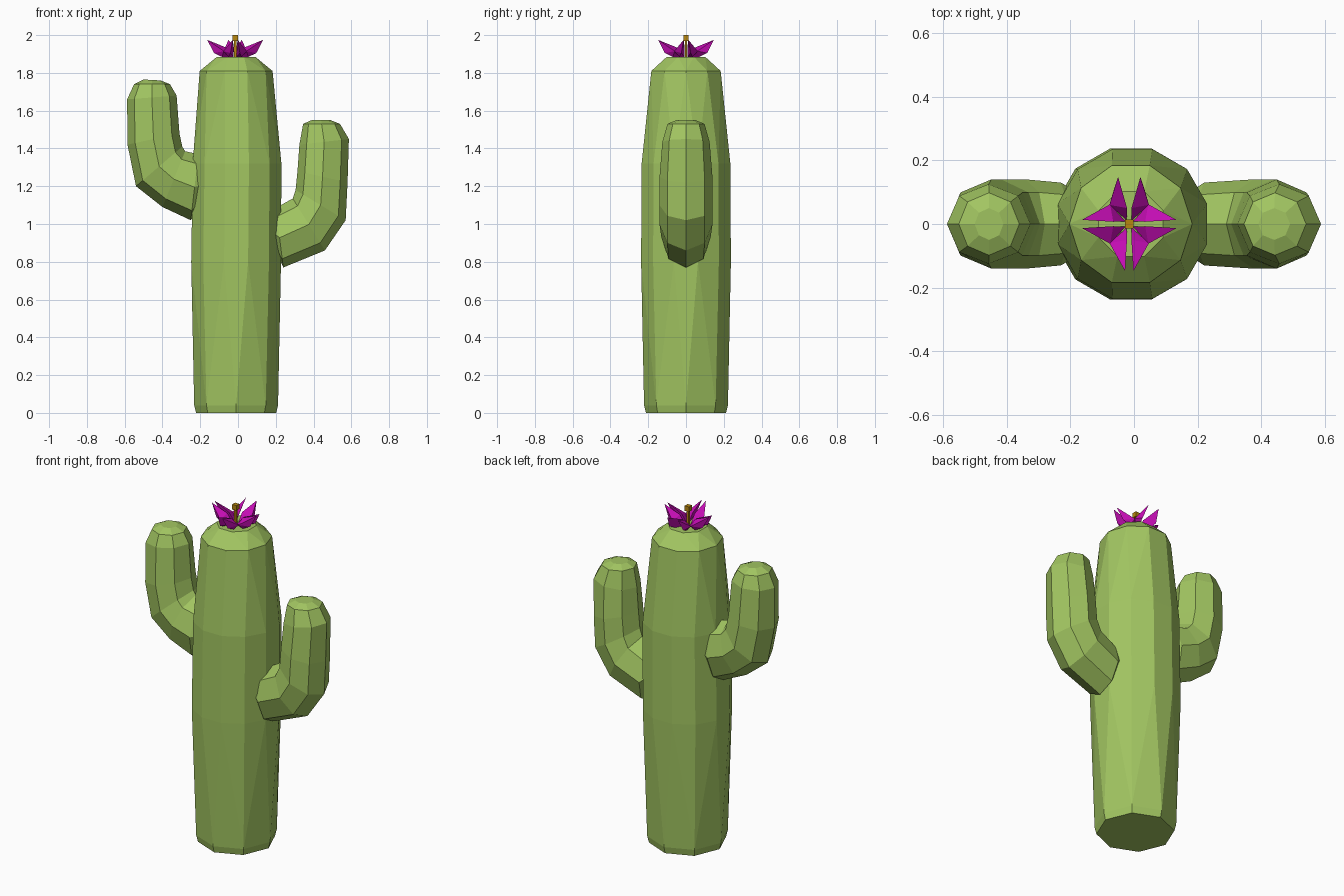
import bpy, bmesh, math

if "Cube" in bpy.data.objects:
    bpy.data.objects.remove(bpy.data.objects["Cube"])

CX = -0.01  # trunk axis


def material(name, rgb):
    m = bpy.data.materials.new(name)
    m.diffuse_color = (*rgb, 1)
    m.use_nodes = True
    m.node_tree.nodes["Principled BSDF"].inputs["Base Color"].default_value = m.diffuse_color
    return m


green = material("cactus green", (0.36, 0.56, 0.12))
magenta = material("petal magenta", (0.56, 0.004, 0.46))
ochre = material("stamen ochre", (0.47, 0.24, 0.005))


def finish(bm, name, mat):
    bmesh.ops.recalc_face_normals(bm, faces=bm.faces)
    me = bpy.data.meshes.new(name)
    bm.to_mesh(me)
    bm.free()
    me.materials.append(mat)
    ob = bpy.data.objects.new(name, me)
    bpy.context.collection.objects.link(ob)
    return ob


def hull(bm, points):
    verts = [bm.verts.new(p) for p in points]
    res = bmesh.ops.convex_hull(bm, input=verts)
    junk = {v for v in res["geom_interior"] + res["geom_unused"]
            if isinstance(v, bmesh.types.BMVert) and v.is_valid}
    bmesh.ops.delete(bm, geom=list(junk), context='VERTS')


def ring(n, r, z, turn=0.0, dx=0.0):
    return [(CX + dx + r * math.cos(math.tau * (i + turn) / n),
             r * math.sin(math.tau * (i + turn) / n), z) for i in range(n)]


# Trunk: octagonal foot growing into a twelve-sided body with a domed top
bm = bmesh.new()
points = (ring(8, 0.212, 0.0) + ring(8, 0.222, 0.04)
          + ring(12, 0.246, 0.80, 0.5) + ring(12, 0.243, 1.32, 0.5, 0.005)
          + ring(10, 0.193, 1.81) + ring(8, 0.11, 1.885, 0.5))
hull(bm, points)
finish(bm, "trunk", green)


# Arms: octagonal rings spanning an outer and an inner outline point
def arm(name, side, rows):
    bm = bmesh.new()
    rings = []
    for ox, oz, ix, iz, w in rows:
        loop = []
        for k in range(8):
            a = math.tau * k / 8
            t = (1 - math.cos(a)) / 2
            loop.append(bm.verts.new((side * (ox + (ix - ox) * t),
                                      w * math.sin(a), oz + (iz - oz) * t)))
        rings.append(loop)
    for a, b in zip(rings, rings[1:]):
        for k in range(8):
            j = (k + 1) % 8
            bm.faces.new((a[k], a[j], b[j], b[k]))
    bm.faces.new(rings[0])
    bm.faces.new(rings[-1])
    return finish(bm, name, green)


arm("left_arm", -1, [
    (0.18, 1.12, 0.17, 1.30, 0.10), (0.25, 1.02, 0.21, 1.37, 0.13),
    (0.40, 1.09, 0.28, 1.385, 0.14), (0.54, 1.20, 0.295, 1.41, 0.14),
    (0.585, 1.42, 0.31, 1.48, 0.14), (0.587, 1.66, 0.325, 1.68, 0.125),
    (0.55, 1.74, 0.36, 1.74, 0.098), (0.50, 1.765, 0.41, 1.76, 0.05)])
arm("right_arm", 1, [
    (0.18, 0.90, 0.17, 1.03, 0.10), (0.24, 0.77, 0.20, 1.085, 0.13),
    (0.46, 0.86, 0.29, 1.135, 0.14), (0.57, 1.02, 0.305, 1.18, 0.14),
    (0.58, 1.22, 0.315, 1.28, 0.14), (0.587, 1.45, 0.325, 1.42, 0.125),
    (0.54, 1.53, 0.345, 1.53, 0.098), (0.49, 1.55, 0.39, 1.55, 0.05)])

# Flower: four mirrored pairs of pointed, folded petals
bm = bmesh.new()
for q in range(4):
    c, s = round(math.cos(q * math.pi / 2)), round(math.sin(q * math.pi / 2))
    spread = 0.035 if q == 1 else 0.013
    for m in (1, -1):
        petal = [(0.148, spread, 1.975), (0.112, spread + 0.012, 1.905),
                 (0.06, 0.062, 1.915), (0.07, 0.035, 1.885),
                 (0.012, 0.008, 1.885), (0.05, 0.007, 1.935)]
        hull(bm, [(CX - 0.005 + x * c - m * y * s, x * s + m * y * c, z)
                  for x, y, z in petal])
finish(bm, "flower_petals", magenta)

# Stamen: thin square stalk with a wider head
for name, w, z0, z1 in (("stamen_stalk", 0.012, 1.88, 1.97),
                        ("stamen_head", 0.028, 1.97, 2.0)):
    bm = bmesh.new()
    bmesh.ops.create_cube(bm, size=1)
    for v in bm.verts:
        v.co = (CX - 0.005 + v.co.x * w, v.co.y * w,
                (z0 + z1) / 2 + v.co.z * (z1 - z0))
    finish(bm, name, ochre)
